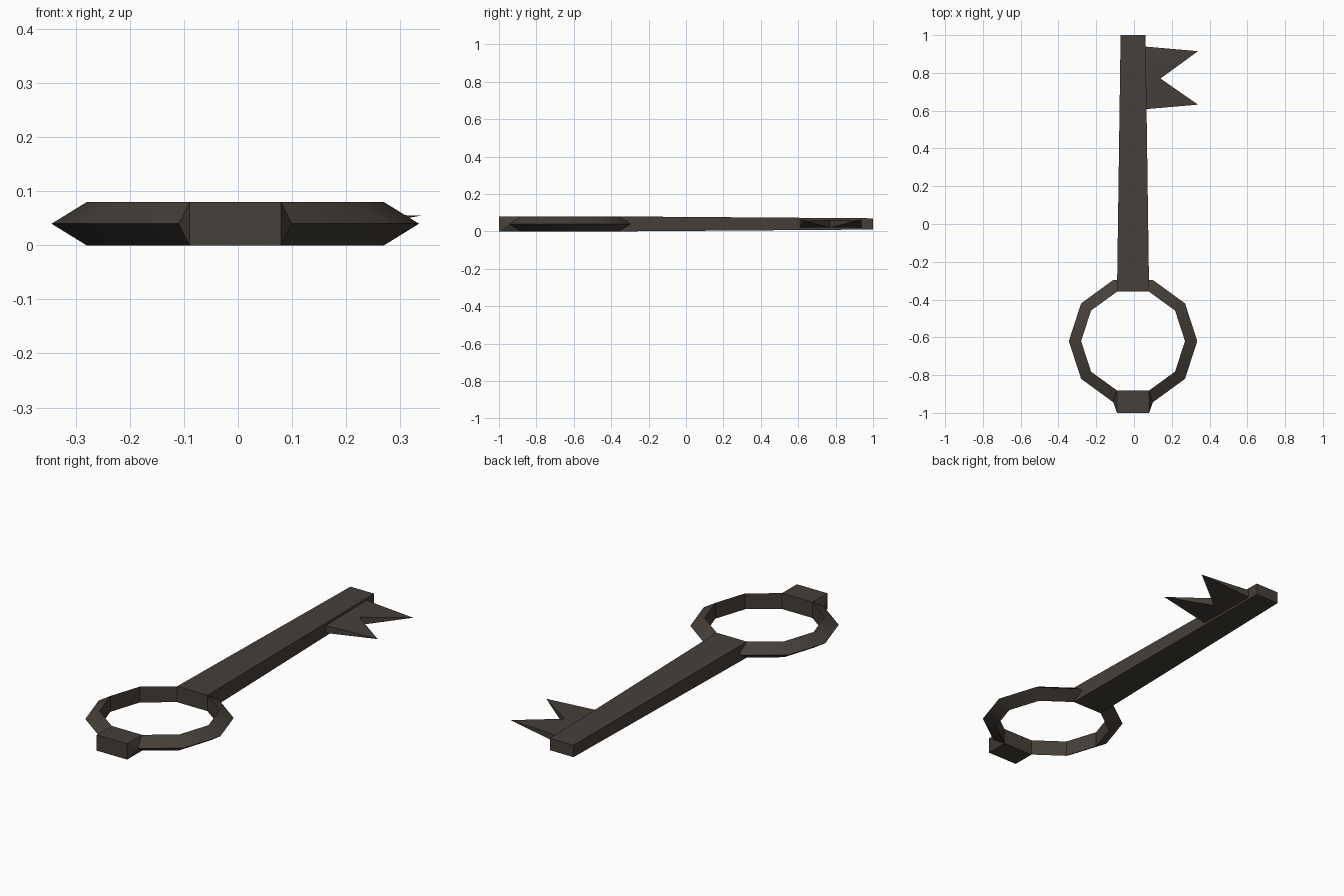
import bpy, bmesh
from math import cos, sin, radians

cube = bpy.data.objects.get("Cube")
if cube:
    bpy.data.objects.remove(cube, do_unlink=True)

iron = bpy.data.materials.new("dark_iron")
color = (0.06, 0.05, 0.041, 1)
iron.diffuse_color = color
iron.use_nodes = True
bsdf = next(n for n in iron.node_tree.nodes if n.type == "BSDF_PRINCIPLED")
bsdf.inputs["Base Color"].default_value = color

CX, RING_Y = -0.005, -0.62
SIDES, INNER, OUTER, HEIGHT = 10, 0.275, 0.34, 0.08
TOP_SIDE, KNOB_SIDE = 2, 7      # ring sides that carry the shaft and the knob


def finish(name, bm):
    """Turn a bmesh into a shaded object with the iron material."""
    bmesh.ops.recalc_face_normals(bm, faces=bm.faces)
    mesh = bpy.data.meshes.new(name)
    bm.to_mesh(mesh)
    bm.free()
    mesh.materials.append(iron)
    obj = bpy.data.objects.new(name, mesh)
    bpy.context.collection.objects.link(obj)
    bpy.ops.object.select_all(action="DESELECT")
    obj.select_set(True)
    bpy.context.view_layer.objects.active = obj
    bpy.ops.object.shade_smooth_by_angle(angle=radians(30))
    return obj


def add_faces(bm, *faces):
    for f in faces:
        bm.faces.new(f)


# Ring handle: triangular section with the point outwards, knob pulled from one side
bm = bmesh.new()
rows = []
for i in range(SIDES):
    a = radians(360 / SIDES * i)
    rows.append([bm.verts.new((CX + r * cos(a), RING_Y + r * sin(a), z))
                 for r, z in ((INNER, HEIGHT), (OUTER, HEIGHT / 2), (INNER, 0))])
for i in range(SIDES):
    (t0, o0, b0), (t1, o1, b1) = rows[i], rows[(i + 1) % SIDES]
    if i != TOP_SIDE:
        add_faces(bm, (t0, b0, b1, t1))
    if i != KNOB_SIDE:
        add_faces(bm, (t0, t1, o1, o0), (b0, o0, o1, b1))
        continue
    e0, f0, e1, f1 = [bm.verts.new((v.co.x, -1, v.co.z)) for v in (t0, b0, t1, b1)]
    add_faces(bm, (t0, t1, e1, e0), (b0, f0, f1, b1), (e0, e1, f1, f0))
    for t, o, b, e, f in ((t0, o0, b0, e0, f0), (t1, o1, b1, e1, f1)):
        add_faces(bm, (t, o, e), (o, f, e), (o, b, f))
finish("ring_handle", bm)

# Shaft: square bar that tapers towards the far end
bm = bmesh.new()
bmesh.ops.create_cube(bm, size=2)
for v in bm.verts:
    far = v.co.y > 0
    half_w, half_h = (0.066, 0.03) if far else (0.085, 0.04)
    v.co = (CX + v.co.x * half_w, 1 if far else -0.358, 0.04 + v.co.z * half_h)
finish("shaft", bm)

# Bit: two pointed teeth that thin out to their tips
bm = bmesh.new()
back, front, notch = [
    (bm.verts.new((x, y, 0.06)), bm.verts.new((x, y, 0.02)))
    for x, y in ((0.05, 0.94), (0.05, 0.607), (0.14, 0.77))]
add_faces(bm, *[(back[k], notch[k], front[k]) for k in (0, 1)],
          (back[0], back[1], front[1], front[0]))
for base, y in ((back, 0.915), (front, 0.632)):
    tip = bm.verts.new((0.339, y, 0.055))
    add_faces(bm, (base[0], tip, notch[0]), (base[1], tip, notch[1]),
              (base[0], base[1], tip), (notch[0], notch[1], tip))
finish("key_bit", bm)
